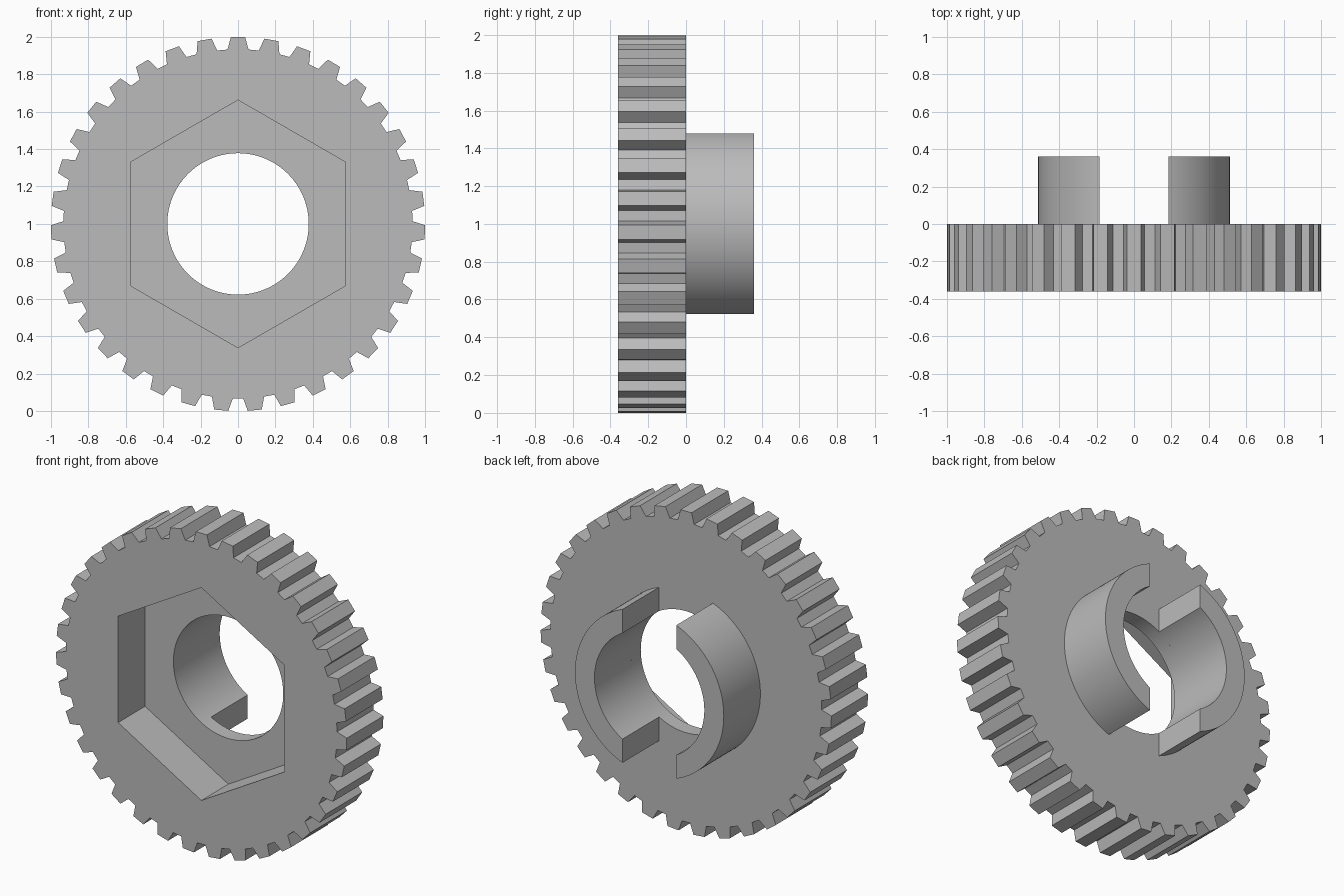
import bpy, bmesh, math
from math import sin, cos, pi, radians
from mathutils import Vector

cube = bpy.data.objects.get("Cube")
if cube:
    bpy.data.objects.remove(cube, do_unlink=True)

CENTRE_Z = 1.0
TEETH = 35
TIP_R, ROOT_R = 1.0, 0.932
TIP_HALF, BASE_HALF = 0.038, 0.056
THICK = 0.36
POCKET = 0.265
BORE_R, HUB_R, SLOT_HALF = 0.378, 0.512, 0.185

grey = bpy.data.materials.new("plain grey")
grey.use_nodes = True
colour = (0.5, 0.5, 0.5, 1)
grey.diffuse_color = colour
grey.node_tree.nodes["Principled BSDF"].inputs["Base Color"].default_value = colour


def prism(name, outline, y0, y1):
    """Extrude a closed x-z outline from y0 to y1."""
    bm = bmesh.new()
    face = bm.faces.new([bm.verts.new((x, y0, z + CENTRE_Z)) for x, z in outline])
    side = bmesh.ops.extrude_face_region(bm, geom=[face])["geom"]
    verts = [v for v in side if isinstance(v, bmesh.types.BMVert)]
    bmesh.ops.translate(bm, vec=Vector((0, y1 - y0, 0)), verts=verts)
    bmesh.ops.recalc_face_normals(bm, faces=bm.faces)
    mesh = bpy.data.meshes.new(name)
    bm.to_mesh(mesh)
    bm.free()
    mesh.materials.append(grey)
    obj = bpy.data.objects.new(name, mesh)
    bpy.context.collection.objects.link(obj)
    return obj


def polygon(radius, sides):
    return [(radius * sin(2 * pi * i / sides), radius * cos(2 * pi * i / sides))
            for i in range(sides)]


def arc(radius, a0, a1, steps=48):
    return [(radius * cos(a0 + (a1 - a0) * i / steps),
             radius * sin(a0 + (a1 - a0) * i / steps)) for i in range(steps + 1)]


def cut(target, cutter):
    """Subtract the cutter from the target and discard it."""
    mod = target.modifiers.new("cut", "BOOLEAN")
    mod.operation = "DIFFERENCE"
    mod.solver = "EXACT"
    mod.object = cutter
    bpy.context.view_layer.objects.active = target
    bpy.ops.object.modifier_apply(modifier=mod.name)
    bpy.data.objects.remove(cutter, do_unlink=True)


# Toothed wheel: one tooth upright at the top, repeated round the rim
tooth = [(-BASE_HALF, ROOT_R), (-TIP_HALF, TIP_R), (TIP_HALF, TIP_R), (BASE_HALF, ROOT_R)]
rim = []
for i in range(TEETH):
    a = 2 * pi * i / TEETH
    rim += [(x * cos(a) + z * sin(a), z * cos(a) - x * sin(a)) for x, z in tooth]
wheel = prism("gear_wheel", rim, -THICK, 0)

# Hexagonal pocket in the front, round bore right through
cut(wheel, prism("hex_cutter", polygon(0.662, 6), -THICK - 0.1, -THICK + POCKET))
cut(wheel, prism("bore_cutter", polygon(BORE_R, 128), -THICK - 0.1, 0.1))

# Two curved drive lugs on the back, separated by a straight vertical slot
outer_a = math.acos(SLOT_HALF / HUB_R)
inner_a = math.acos(SLOT_HALF / BORE_R)
section = arc(HUB_R, -outer_a, outer_a) + arc(BORE_R, inner_a, -inner_a)
lugs = [prism(name, [(s * x, z) for x, z in section], 0, THICK)
        for name, s in (("left_lug", 1), ("right_lug", -1))]

# Smooth round walls, crisp edges
for obj in [wheel] + lugs:
    bpy.ops.object.select_all(action="DESELECT")
    obj.select_set(True)
    bpy.context.view_layer.objects.active = obj
    bpy.ops.object.shade_smooth_by_angle(angle=radians(25))
